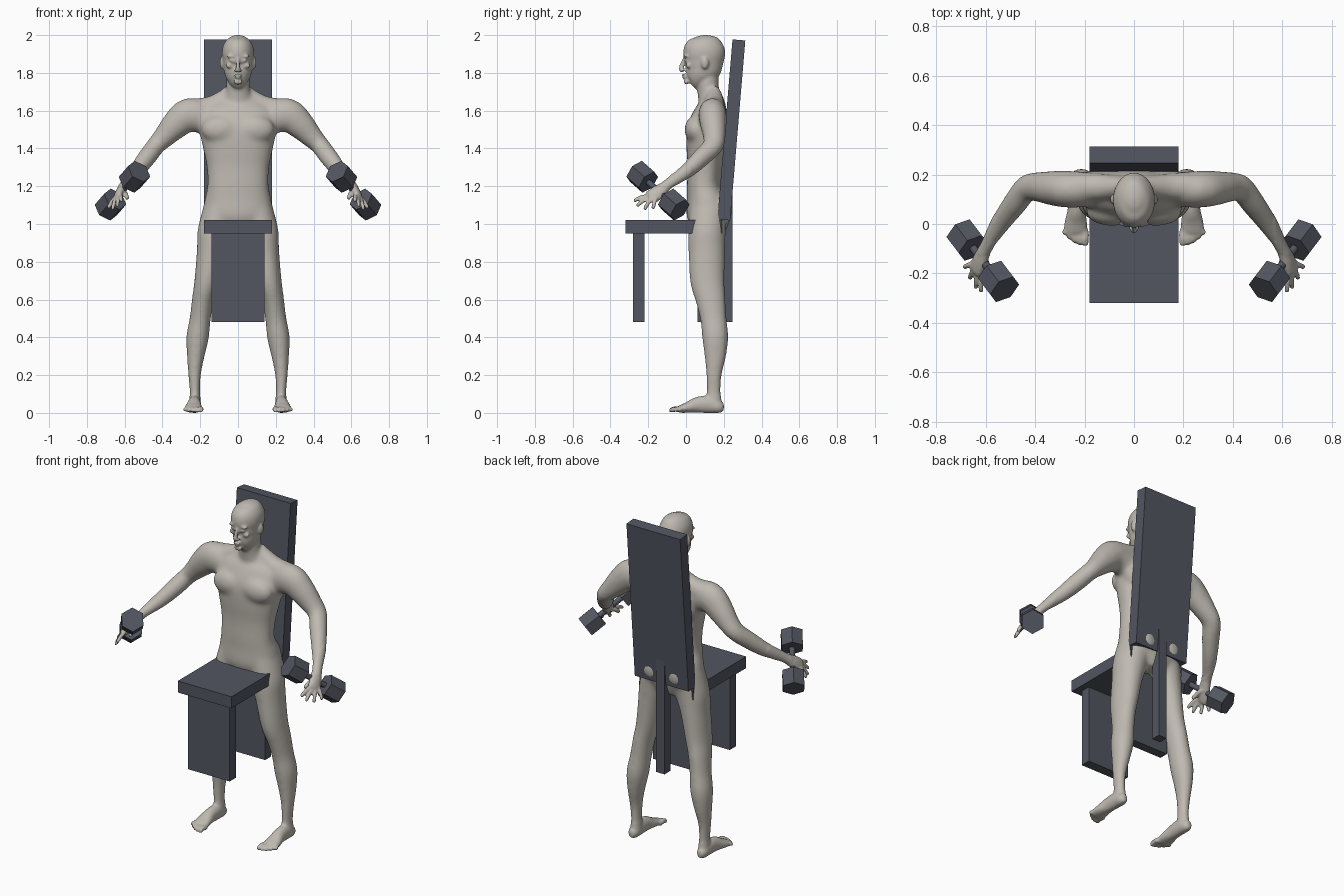
import bpy, bmesh
from math import sin, cos, pi, atan2
from mathutils import Vector, Matrix

if "Cube" in bpy.data.objects:
    bpy.data.objects.remove(bpy.data.objects["Cube"])


def material(name, rgb):
    m = bpy.data.materials.new(name)
    m.use_nodes = True
    m.diffuse_color = (*rgb, 1)
    node = m.node_tree.nodes["Principled BSDF"]
    node.inputs["Base Color"].default_value = (*rgb, 1)
    node.inputs["Roughness"].default_value = 0.7
    return m


SKIN = material("skin", (0.52, 0.49, 0.44))
SLATE = material("dark slate", (0.085, 0.093, 0.118))


def add_object(name, bm, mats):
    mesh = bpy.data.meshes.new(name)
    bm.to_mesh(mesh)
    bm.free()
    for m in mats:
        mesh.materials.append(m)
    ob = bpy.data.objects.new(name, mesh)
    bpy.context.collection.objects.link(ob)
    return ob


# ---------- helpers for the body ----------
def spline(a, b, c, d, t):
    return 0.5 * (2 * b + (c - a) * t + (2 * a - 5 * b + 4 * c - d) * t * t
                  + (3 * b - a - 3 * c + d) * t ** 3)


def loft(bm, rings, side=1, ref=(0, 1, 0), power=1.0, n=24, steps=4):
    """Smooth tube through rings of (x, y, z, width radius, depth radius)."""
    k = [Vector(r) for r in rings]
    k = [k[0]] + k + [k[-1]]
    path = [spline(*k[i:i + 4], s / steps) for i in range(len(k) - 3) for s in range(steps)]
    path.append(k[-1])
    loops = []
    for i, p in enumerate(path):
        t = (path[min(i + 1, len(path) - 1)] - path[max(i - 1, 0)]).to_3d()
        u = Vector(ref).cross(t).normalized()
        v = t.cross(u).normalized()
        loop = []
        for j in range(n):
            c, s = cos(2 * pi * j / n), sin(2 * pi * j / n)
            c, s = (abs(q) ** power * (1 if q > 0 else -1) for q in (c, s))
            q = p.to_3d() + u * c * p[3] + v * s * p[4]
            loop.append(bm.verts.new((q.x * side, q.y, q.z)))
        loops.append(loop)
    for a, b in zip(loops, loops[1:]):
        for j in range(n):
            bm.faces.new((a[j], a[j - 1], b[j - 1], b[j]))
    bm.faces.new(loops[0])
    bm.faces.new(loops[-1][::-1])


def blob(bm, side, centre, radii):
    m = Matrix.Translation((centre[0] * side, *centre[1:])) @ Matrix.Diagonal((*radii, 1))
    bmesh.ops.create_uvsphere(bm, u_segments=24, v_segments=16, radius=1, matrix=m)


def digit(bm, side, root, tip, r):
    a, b = Vector(root), Vector(tip)
    mid = a.lerp(b, 0.5) + Vector((0, 0, r * 0.4))
    end = a.lerp(b, 0.93)
    rings = [(*a, r, r), (*mid, r, r), (*end, r * 0.85, r * 0.85), (*b, r * 0.4, r * 0.4)]
    loft(bm, rings, side, ref=(1, 0, 0), n=12)


# ---------- body ----------
bm = bmesh.new()
# torso and pelvis
loft(bm, [(0, .12, .94, .10, .08), (0, .12, 1.04, .18, .115), (0, .11, 1.12, .178, .108),
          (0, .095, 1.20, .162, .09), (0, .1, 1.30, .165, .092), (0, .107, 1.40, .185, .105),
          (0, .115, 1.50, .205, .11), (0, .13, 1.58, .2, .092), (0, .14, 1.64, .15, .068),
          (0, .13, 1.69, .07, .05)], power=.88, n=40)
# neck
loft(bm, [(0, .13, 1.62, .085, .06), (0, .122, 1.68, .07, .06),
          (0, .115, 1.73, .062, .058), (0, .11, 1.82, .06, .06)])
# skull and jaw
loft(bm, [(0, .03, 1.737, .022, .028), (0, .045, 1.752, .046, .05), (0, .065, 1.785, .066, .075),
          (0, .085, 1.82, .075, .098), (0, .093, 1.86, .08, .104), (0, .096, 1.90, .085, .111),
          (0, .1, 1.94, .08, .105), (0, .103, 1.975, .06, .08), (0, .103, 1.993, .034, .045),
          (0, .103, 2.0, .01, .012)], n=36)
# nose, lips and chin
loft(bm, [(0, .0, 1.885, .008, .01), (0, -.014, 1.86, .008, .012),
          (0, -.026, 1.822, .012, .013), (0, -.018, 1.808, .014, .01)], n=16)
blob(bm, 1, (0, -.012, 1.789), (.024, .011, .006))
blob(bm, 1, (0, -.010, 1.777), (.021, .011, .006))
blob(bm, 1, (0, .002, 1.753), (.026, .014, .015))

for s in (1, -1):
    # face: brow, eye, cheek, nostril, ear
    blob(bm, s, (.033, -.001, 1.888), (.03, .011, .008))
    blob(bm, s, (.033, .0, 1.866), (.015, .009, .007))
    blob(bm, s, (.045, .014, 1.838), (.02, .014, .014))
    blob(bm, s, (.012, -.016, 1.813), (.008, .01, .008))
    blob(bm, s, (.085, .1, 1.853), (.012, .02, .032))
    # trapezius, chest, shoulder blade, buttock
    loft(bm, [(.03, .15, 1.69, .05, .04), (.13, .15, 1.63, .052, .055), (.23, .15, 1.6, .065, .06)], s)
    blob(bm, s, (.09, .05, 1.5), (.105, .058, .075))
    blob(bm, s, (.12, .165, 1.52), (.09, .062, .11))
    blob(bm, s, (.085, .165, 1.08), (.085, .082, .09))
    # arm
    loft(bm, [(.17, .14, 1.56, .085, .07), (.26, .14, 1.578, .09, .075), (.33, .145, 1.525, .077, .07),
              (.39, .15, 1.462, .06, .06), (.435, .143, 1.415, .05, .055), (.48, .085, 1.355, .05, .05),
              (.535, .01, 1.285, .042, .042), (.59, -.08, 1.222, .026, .03),
              (.612, -.12, 1.19, .026, .03)], s)
    # palm, fingers and thumb
    loft(bm, [(.6, -.1, 1.205, .024, .027), (.62, -.14, 1.175, .025, .038),
              (.637, -.18, 1.145, .02, .042), (.642, -.195, 1.135, .012, .034)], s)
    for root, tip in (((.622, -.2, 1.15), (.618, -.278, 1.122)), ((.635, -.195, 1.14), (.64, -.262, 1.095)),
                      ((.648, -.18, 1.135), (.665, -.222, 1.076)), ((.655, -.16, 1.135), (.688, -.175, 1.082))):
        digit(bm, s, root, tip, .0115)
    digit(bm, s, (.605, -.13, 1.17), (.585, -.2, 1.135), .013)
    # leg
    loft(bm, [(.1, .12, 1.08, .085, .1), (.123, .11, .95, .093, .1), (.142, .11, .85, .077, .097),
              (.165, .113, .7, .066, .092), (.186, .13, .6, .058, .08), (.2, .145, .5, .056, .07),
              (.214, .155, .4, .06, .07), (.224, .155, .3, .047, .058), (.23, .148, .2, .034, .042),
              (.228, .147, .1, .028, .038), (.228, .148, .04, .033, .045)], s)
    # foot and toes
    loft(bm, [(.23, .2, .03, .015, .02), (.23, .175, .032, .03, .034), (.23, .12, .045, .034, .046),
              (.232, .06, .042, .036, .042), (.235, .01, .029, .045, .029), (.236, -.03, .02, .048, .02),
              (.236, -.045, .016, .044, .013)], s, ref=(0, 0, 1))
    for i in range(5):
        x = .197 + .021 * i
        digit(bm, s, (x, -.025, .016), (x, -.088 + .003 * i * i, .013), .015 - .001 * i)

for v in bm.verts:
    v.co.z = max(v.co.z, 0)
bmesh.ops.recalc_face_normals(bm, faces=bm.faces)
body = add_object("body", bm, [SKIN, SLATE])

# fuse the parts into one skin
mod = body.modifiers.new("fuse", "REMESH")
mod.mode = "VOXEL"
mod.voxel_size = .0065
fused = bpy.data.meshes.new_from_object(body.evaluated_get(bpy.context.evaluated_depsgraph_get()))
body.modifiers.clear()
body.data = fused

# soften muscles strongly, and face, hands and feet lightly
bm = bmesh.new()
bm.from_mesh(fused)
muscles = [v for v in bm.verts if .09 < v.co.z < 1.72 and abs(v.co.x) < .57]
for verts, count in ((muscles, 25), (bm.verts[:], 2)):
    for _ in range(count):
        bmesh.ops.smooth_vert(bm, verts=verts, factor=.5, use_axis_x=True, use_axis_y=True, use_axis_z=True)
# shorts coloured by height
for f in bm.faces:
    c = f.calc_center_median()
    f.smooth = True
    f.material_index = int(.885 < c.z < 1.19 and abs(c.x) < .3)
bm.to_mesh(fused)
bm.free()
fused.materials.clear()
for m in (SKIN, SLATE):
    fused.materials.append(m)


# ---------- bench ----------
def box(name, lo, hi, lean=0):
    lo, hi = Vector(lo), Vector(hi)
    bm = bmesh.new()
    bmesh.ops.create_cube(bm, size=1, matrix=Matrix.Diagonal((*(hi - lo), 1)))
    ob = add_object(name, bm, [SLATE])
    ob.location = (lo + hi) / 2
    ob.rotation_euler.x = lean


box("seat", (-.18, -.32, .95), (.18, .19, 1.02))
box("front_leg", (-.14, -.28, .48), (.14, -.22, .96))
box("middle_leg", (-.14, .06, .48), (.14, .115, .96))
box("rear_post", (-.028, .19, .48), (.028, .246, 1.2))
box("backrest", (-.18, .206, 1.02), (.18, .274, 1.976), lean=-atan2(.08, .95))


# ---------- dumbbells ----------
def prism(bm, a, b, r, n):
    axis = b - a
    m = Matrix.Translation((a + b) / 2) @ axis.to_track_quat("Z", "Y").to_matrix().to_4x4()
    bmesh.ops.create_cone(bm, cap_ends=True, segments=n, radius1=r, radius2=r, depth=axis.length, matrix=m)


for s, label in ((1, "left"), (-1, "right")):
    a, b = Vector((.548 * s, -.232, 1.25)), Vector((.675 * s, -.065, 1.103))
    half = (b - a).normalized() * .05
    bm = bmesh.new()
    prism(bm, a, b, .016, 16)
    prism(bm, a - half, a + half, .068, 6)
    prism(bm, b - half, b + half, .068, 6)
    add_object(label + "_dumbbell", bm, [SLATE])
